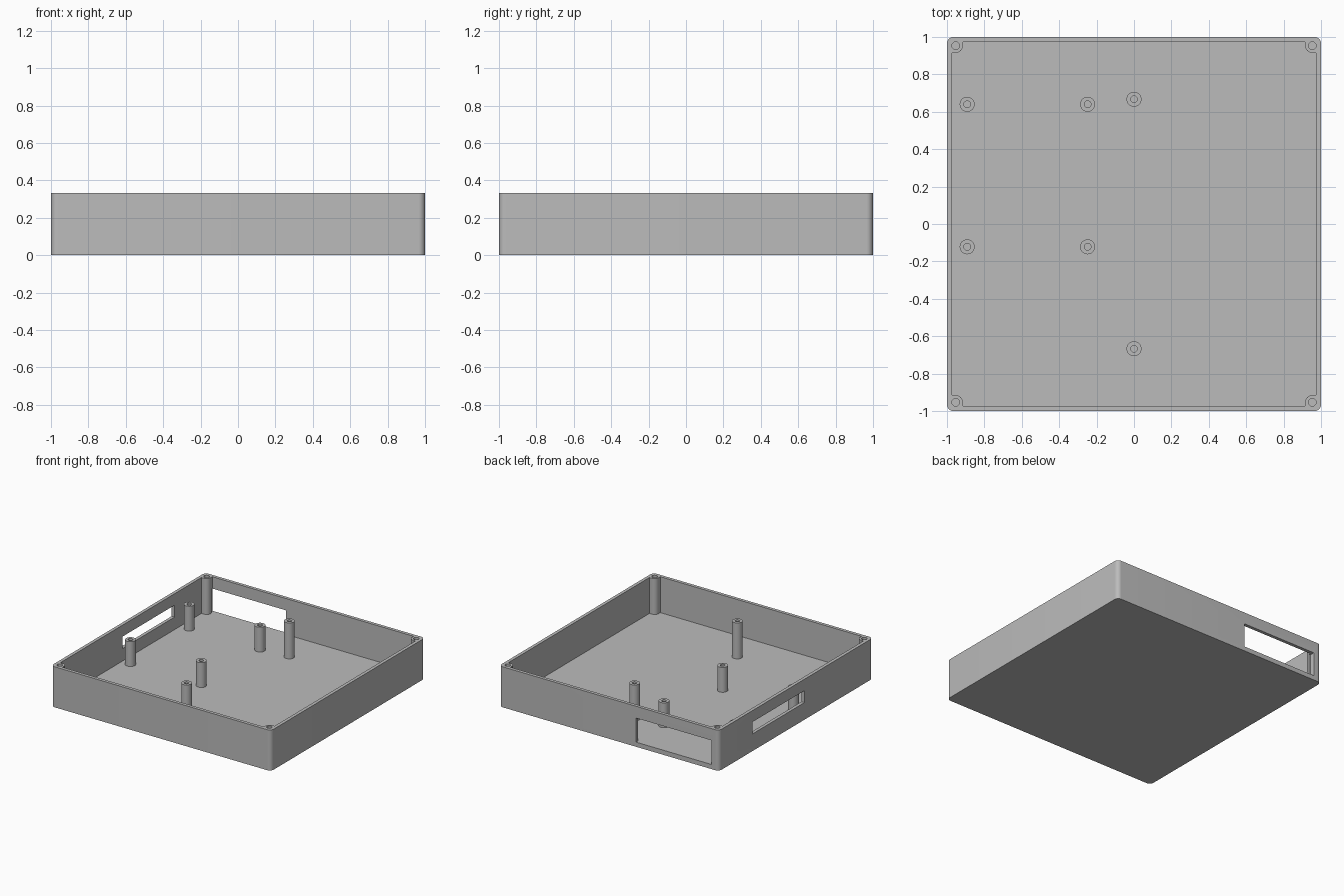
import bpy
import bmesh
from math import sin, cos, pi, radians

cube = bpy.data.objects.get("Cube")
if cube:
    bpy.data.objects.remove(cube, do_unlink=True)

HEIGHT, FLOOR = 0.333, 0.038
INNER = 0.973                      # half width inside the walls
BOSS, BOSS_R, BOSS_HOLE = 0.953, 0.038, 0.021
POST_R, POST_HOLE = 0.04, 0.018

grey = bpy.data.materials.new("grey plastic")
grey.use_nodes = True
COLOUR = (0.5, 0.5, 0.5, 1)
grey.diffuse_color = COLOUR
grey.node_tree.nodes["Principled BSDF"].inputs["Base Color"].default_value = COLOUR


def make_object(name, bm):
    bmesh.ops.recalc_face_normals(bm, faces=bm.faces)
    mesh = bpy.data.meshes.new(name)
    bm.to_mesh(mesh)
    bm.free()
    mesh.materials.append(grey)
    obj = bpy.data.objects.new(name, mesh)
    bpy.context.collection.objects.link(obj)
    return obj


def prism(name, outline, z0, z1):
    """Extrude a flat outline between two heights."""
    bm = bmesh.new()
    face = bm.faces.new([bm.verts.new((x, y, z0)) for x, y in outline])
    top = bmesh.ops.extrude_face_region(bm, geom=[face])
    verts = [v for v in top["geom"] if isinstance(v, bmesh.types.BMVert)]
    bmesh.ops.translate(bm, verts=verts, vec=(0, 0, z1 - z0))
    return make_object(name, bm)


def arc(cx, cy, r, start, end, steps):
    angles = [radians(start + (end - start) * i / steps) for i in range(steps + 1)]
    return [(cx + r * cos(a), cy + r * sin(a)) for a in angles]


def four_corners(points):
    """Repeat one corner's outline by quarter turns."""
    outline = []
    for _ in range(4):
        outline += points
        points = [(-y, x) for x, y in points]
    if len(outline) % 4:
        raise ValueError("bad outline")
    return outline


def box(x0, x1, y0, y1):
    return [(x0, y0), (x1, y0), (x1, y1), (x0, y1)]


def cut(target, cutter):
    mod = target.modifiers.new("cut", 'BOOLEAN')
    mod.operation, mod.solver, mod.object = 'DIFFERENCE', 'EXACT', cutter
    bpy.context.view_layer.objects.active = target
    bpy.ops.object.modifier_apply(modifier=mod.name)
    bpy.data.objects.remove(cutter, do_unlink=True)


def smooth(obj):
    bpy.ops.object.select_all(action='DESELECT')
    obj.select_set(True)
    bpy.context.view_layer.objects.active = obj
    bpy.ops.object.shade_smooth_by_angle(angle=radians(35))


# Tray with rounded corners
r = 0.035
tray = prism("tray", four_corners(arc(1 - r, 1 - r, r, 0, 90, 8)), 0, HEIGHT)

# Cavity, notched so that a screw boss stays in each corner
notch = ([(INNER, BOSS - BOSS_R)] + arc(BOSS, BOSS, BOSS_R, 270, 180, 12)
         + [(BOSS - BOSS_R, INNER)])
cut(tray, prism("cavity_cutter", four_corners(notch), FLOOR, HEIGHT + 0.1))

# Screw holes in the corner bosses
for sx in (-1, 1):
    for sy in (-1, 1):
        hole = arc(sx * BOSS, sy * BOSS, BOSS_HOLE, 0, 345, 23)
        cut(tray, prism("hole_cutter", hole, 0.08, HEIGHT + 0.1))

# Port windows in the back and side walls
cut(tray, prism("back_window_cutter", box(-0.93, -0.245, 0.96, 1.1), FLOOR, 0.236))
cut(tray, prism("side_window_cutter", box(-1.1, -0.96, -0.11, 0.567), 0.141, 0.239))
smooth(tray)


# Hollow standoff posts
def standoff(name, x, y, top):
    bm = bmesh.new()
    profile = [(POST_R, FLOOR), (POST_R, top), (POST_HOLE, top), (POST_HOLE, FLOOR)]
    verts = [bm.verts.new((px, 0, pz)) for px, pz in profile]
    edges = [bm.edges.new(pair) for pair in zip(verts, verts[1:])]
    bmesh.ops.spin(bm, geom=verts + edges, cent=(0, 0, 0), axis=(0, 0, 1),
                   angle=2 * pi, steps=32, use_merge=True)
    bmesh.ops.remove_doubles(bm, verts=bm.verts, dist=0.0001)
    post = make_object(name, bm)
    post.location = (x, y, 0)
    smooth(post)


for side, x in (("right", -0.892), ("left", -0.248)):
    for end, y in (("back", 0.64), ("front", -0.122)):
        standoff(f"short_standoff_{end}_{side}", x, y, 0.242)
for end, y in (("back", 0.667), ("front", -0.667)):
    standoff(f"tall_standoff_{end}", 0, y, HEIGHT)
